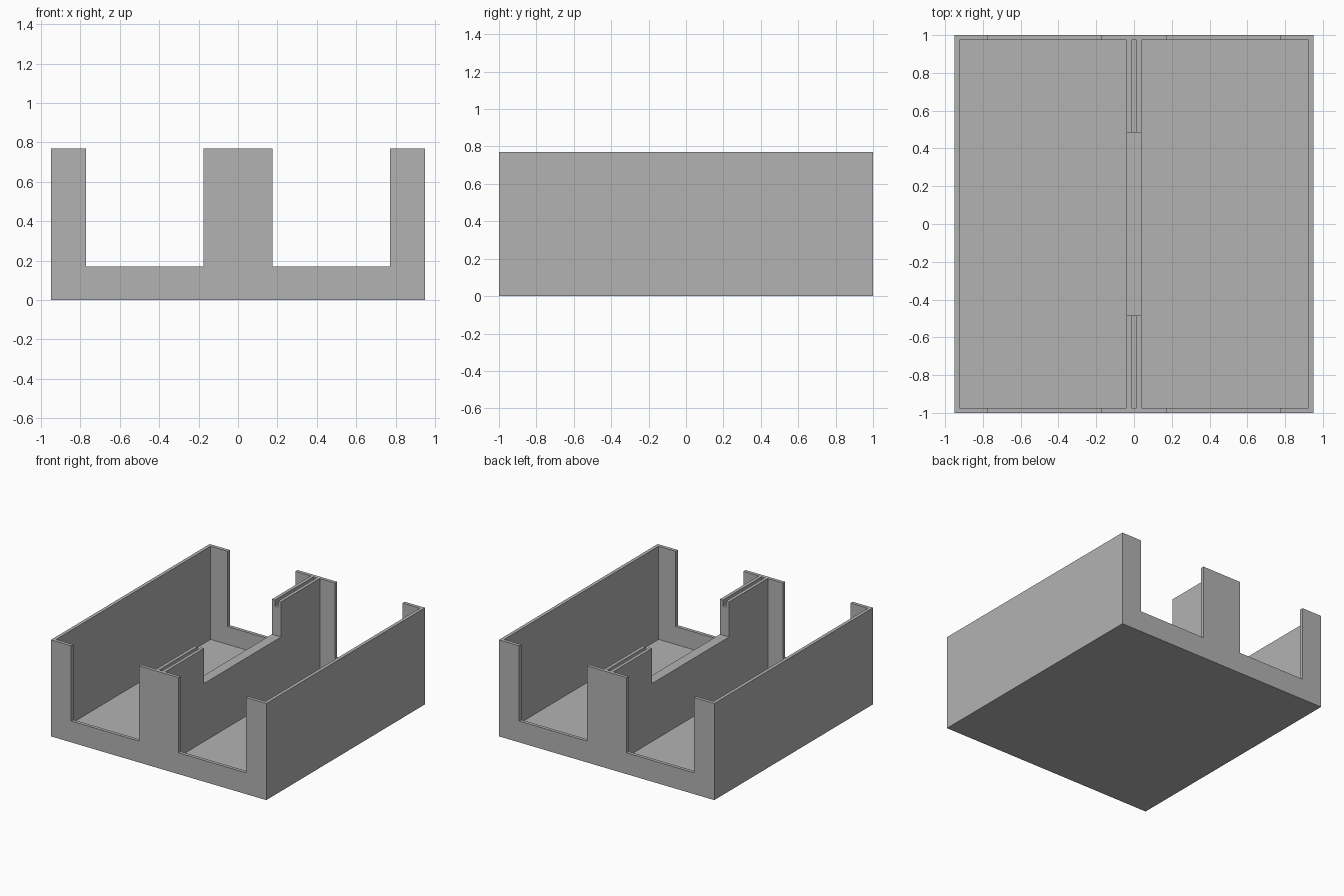
import bpy

default = bpy.data.objects.get("Cube")
if default:
    bpy.data.objects.remove(default, do_unlink=True)

W, D, H = 0.95, 1.0, 0.77      # half width, half depth, height
T = 0.027                      # wall and floor thickness
DIVIDER = 0.04                 # half thickness of the middle wall
GAP = 0.485                    # half length of the lowered middle section
OVER = 1.2                     # cutter overshoot

grey = bpy.data.materials.new("plain_grey")
grey.use_nodes = True
colour = (0.45, 0.45, 0.45, 1)
grey.diffuse_color = colour
grey.node_tree.nodes["Principled BSDF"].inputs["Base Color"].default_value = colour


def box(name, x, y, z):
    """Box between the given (low, high) pairs."""
    bpy.ops.mesh.primitive_cube_add(size=1)
    ob = bpy.context.object
    ob.name = name
    for v in ob.data.vertices:
        v.co = [lo if c < 0 else hi for c, (lo, hi) in zip(v.co, (x, y, z))]
    ob.data.materials.append(grey)
    return ob


def carve(target, x, y, z):
    """Cut a box-shaped hollow out of the target."""
    cutter = box("cutter", x, y, z)
    cutter.hide_render = True
    mod = target.modifiers.new("carve", "BOOLEAN")
    mod.operation = "DIFFERENCE"
    mod.solver = "EXACT"
    mod.object = cutter
    bpy.context.view_layer.objects.active = target
    bpy.ops.object.modifier_apply(modifier=mod.name)
    bpy.data.objects.remove(cutter, do_unlink=True)


def side(s, lo, hi):
    return (lo, hi) if s > 0 else (-hi, -lo)


# Solid block that becomes the divided tray
tray = box("divided_tray", (-W, W), (-D, D), (0, H))

for s in (-1, 1):
    # Left and right compartments
    carve(tray, side(s, DIVIDER, W - T), (T - D, D - T), (T, OVER))
    # Openings through the front and back panels
    carve(tray, side(s, 0.175, 0.772), (-OVER, OVER), (0.17, OVER))

# Lowered middle of the divider
carve(tray, (-0.1, 0.1), (-GAP, GAP), (0.49, OVER))

# Slots along the two tall ends of the divider
for s in (-1, 1):
    carve(tray, (-0.014, 0.014), side(s, GAP - 0.1, D - T), (H - 0.05, OVER))
